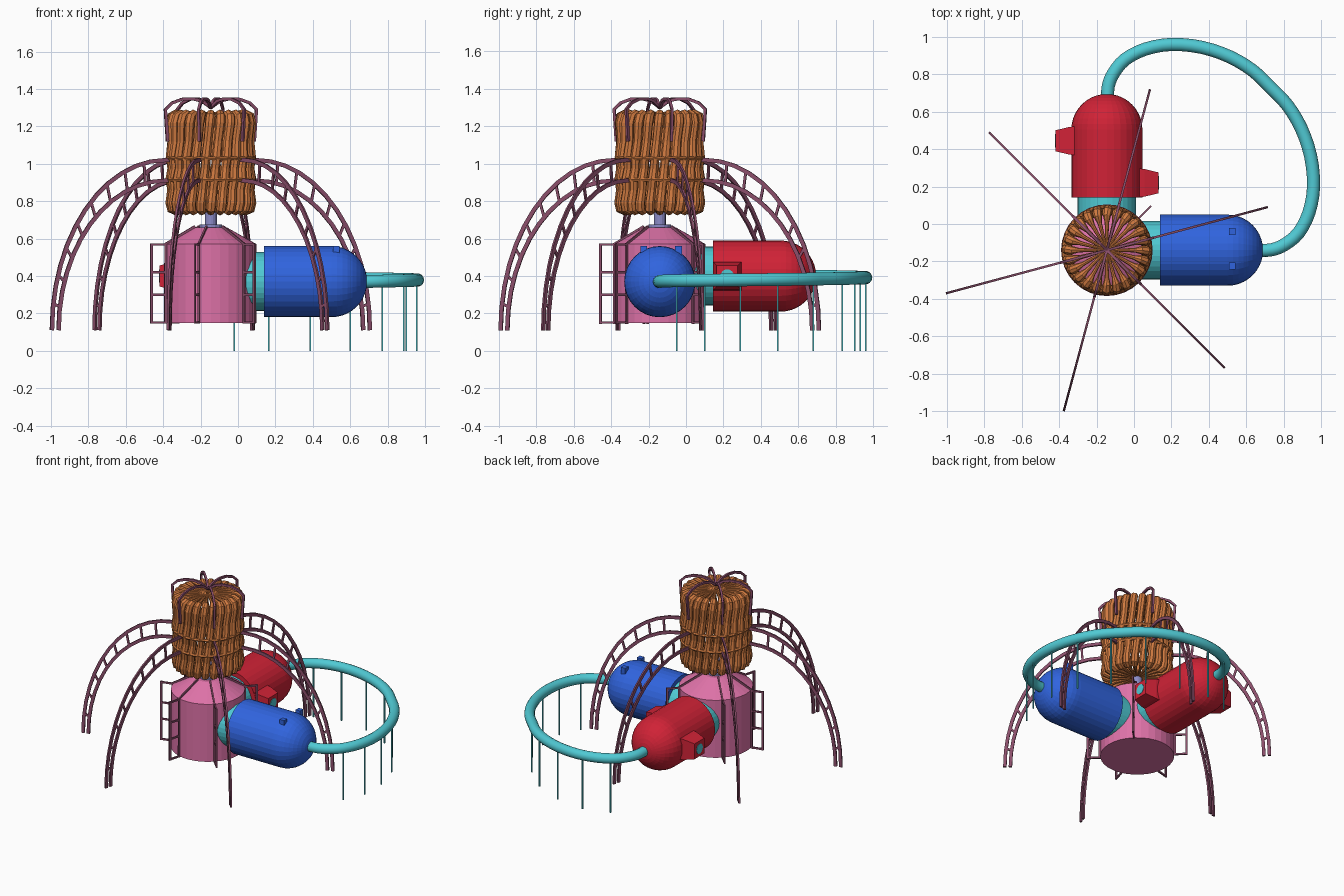
import bpy, bmesh, math
from mathutils import Vector

if "Cube" in bpy.data.objects:
    bpy.data.objects.remove(bpy.data.objects["Cube"])

CX, CY = -0.145, -0.14          # axis of the central tower
LEGS = [math.radians(15 + 60 * k) for k in range(6)]


def material(name, rgb):
    m = bpy.data.materials.new(name)
    lin = [((c / 255 + 0.055) / 1.055) ** 2.4 for c in rgb]
    m.diffuse_color = (*lin, 1)
    m.use_nodes = True
    m.node_tree.nodes["Principled BSDF"].inputs["Base Color"].default_value = m.diffuse_color
    return m


PINK = material("pink", (222, 114, 168))
BLUE = material("blue", (48, 100, 222))
RED = material("red", (208, 34, 54))
CYAN = material("cyan", (80, 202, 212))
ORANGE = material("orange", (208, 122, 64))
MAUVE = material("mauve", (138, 78, 106))
LAVENDER = material("lavender", (140, 140, 200))


def finish(bm, name, mat, smooth=False):
    bmesh.ops.recalc_face_normals(bm, faces=bm.faces)
    me = bpy.data.meshes.new(name)
    bm.to_mesh(me)
    bm.free()
    me.materials.append(mat)
    ob = bpy.data.objects.new(name, me)
    bpy.context.collection.objects.link(ob)
    if smooth:
        for p in me.polygons:
            p.use_smooth = True
    return ob


def sweep(bm, pts, sizes, ref, sides=8, closed=False):
    """Sweep a section along pts; sizes = half widths (across ref, along ref)."""
    pts = [Vector(p) for p in pts]
    n = len(pts)
    if not isinstance(sizes, list):
        sizes = [sizes] * n
    off, k = (math.pi / 4, math.sqrt(2)) if sides == 4 else (0, 1)
    rings = []
    for i, p in enumerate(pts):
        a = pts[(i - 1) % n] if closed else pts[max(i - 1, 0)]
        b = pts[(i + 1) % n] if closed else pts[min(i + 1, n - 1)]
        t = (b - a).normalized()
        v = Vector(ref)
        v = (v - t * v.dot(t)).normalized()
        u = t.cross(v)
        w, d = sizes[i] if isinstance(sizes[i], tuple) else (sizes[i], sizes[i])
        rings.append([bm.verts.new(p + u * (w * k * math.cos(off + 2 * math.pi * j / sides))
                                   + v * (d * k * math.sin(off + 2 * math.pi * j / sides)))
                      for j in range(sides)])
    for i in range(n if closed else n - 1):
        r, s = rings[i], rings[(i + 1) % n]
        for j in range(sides):
            bm.faces.new((r[j], r[(j + 1) % sides], s[(j + 1) % sides], s[j]))
    if not closed:
        bm.faces.new(rings[0])
        bm.faces.new(rings[-1])


def lathe(name, mat, origin, axis, profile, ref, sides=32):
    """Solid of revolution from (distance along axis, radius) pairs."""
    bm = bmesh.new()
    pts = [Vector(origin) + Vector(axis) * d for d, r in profile]
    # nudge repeated stations so that tangents stay defined
    pts = [p + Vector(axis) * 1e-5 * i for i, p in enumerate(pts)]
    sweep(bm, pts, [r for d, r in profile], ref, sides)
    return finish(bm, name, mat)


def polar(r, a, z):
    return (CX + r * math.cos(a), CY + r * math.sin(a), z)


def tangent(a):
    return (-math.sin(a), math.cos(a), 0)


# Central tower body with cone roof, and the neck
lathe("tower_body", PINK, (CX, CY, 0), (0, 0, 1),
      [(0.15, 0.245), (0.57, 0.245), (0.66, 0.085)], (1, 0, 0))
lathe("neck", LAVENDER, (CX, CY, 0), (0, 0, 1),
      [(0.65, 0.06), (0.675, 0.06), (0.675, 0.032), (0.76, 0.032)], (1, 0, 0), 16)

# Side pods with domed ends and collars
dome = [(0.645 + 0.19 * math.sin(t), 0.19 * math.cos(t))
        for t in [math.pi / 2 * i / 10 for i in range(10)]] + [(0.835, 0.004)]
for label, mat, axis, z in (("blue", BLUE, (1, 0, 0), 0.37), ("red", RED, (0, 1, 0), 0.4)):
    lathe(label + "_pod", mat, (CX, CY, z), axis, [(0.283, 0.19)] + dome, (0, 0, 1))
    lathe(label + "_pod_collar", CYAN, (CX, CY, z), axis,
          [(0.1, 0.157), (0.285, 0.157)], (0, 0, 1))

# Small blocks on top of the blue pod
for i, y in enumerate((-0.225, -0.04)):
    bm = bmesh.new()
    sweep(bm, [(0.525, y, 0.47), (0.525, y, 0.56)], 0.018, (1, 0, 0), 4)
    finish(bm, f"blue_pod_block_{i + 1}", BLUE)

# Tapered window housings on the red pod
for label, s, y, x0, x1 in (("right", 1, 0.22, 0.035, 0.13), ("left", -1, 0.445, -0.325, -0.42)):
    bm = bmesh.new()
    sweep(bm, [(x0 - s * 0.08, y, 0.4), (x0, y, 0.4), (x0 + s * 0.02, y, 0.4), (x1, y, 0.4)],
          [0.076, 0.076, 0.074, 0.056], (0, 0, 1), 4)
    finish(bm, label + "_window_housing", RED)
    bm = bmesh.new()
    sweep(bm, [(x1 - s * 0.005, y, 0.4), (x1 + s * 0.003, y, 0.4)], 0.036, (0, 0, 1), 16)
    finish(bm, label + "_window", CYAN)

# Curved connecting tube, mirrored about the diagonal
half = [(0.66, -0.142), (0.74, -0.137), (0.81, -0.107), (0.88, -0.047), (0.935, 0.06),
        (0.96, 0.2), (0.945, 0.36), (0.895, 0.51), (0.82, 0.635)]
flat = half + [(0.73, 0.73)] + [(y, x) for x, y in reversed(half)]
path = []
for i in range(len(flat) - 1):      # Catmull-Rom smoothing
    p = [Vector(flat[min(max(i + j, 0), len(flat) - 1)]) for j in (-1, 0, 1, 2)]
    for s in range(3):
        t = s / 3
        q = 0.5 * (2 * p[1] + (p[2] - p[0]) * t + (2 * p[0] - 5 * p[1] + 4 * p[2] - p[3]) * t * t
                   + (3 * p[1] - p[0] - 3 * p[2] + p[3]) * t ** 3)
        path.append((q.x, q.y, 0.37 + 0.03 * (i + t) / (len(flat) - 1)))
path.append((*flat[-1], 0.4))
bm = bmesh.new()
sweep(bm, path, 0.035, (0, 0, 1), 14)
finish(bm, "connecting_tube", CYAN, True)

# Thin strips hanging from the tube
bm = bmesh.new()
for x, y in ((0.885, -0.05), (0.955, 0.1), (0.955, 0.29), (0.9, 0.49), (0.77, 0.68),
             (0.6, 0.835), (0.385, 0.93), (0.165, 0.96), (-0.02, 0.9)):
    sweep(bm, [(x, y, 0.0), (x, y, 0.38)], 0.004, (1, 0, 0), 4)
finish(bm, "tube_hangers", CYAN)

# Basket of twisted rods that bend inwards as spokes at both ends
N = 24
prof = [(0.012, 0.75, 0.006), (0.15, 0.748, 0.012), (0.185, 0.746, 0.022), (0.21, 0.758, 0.026),
        (0.217, 0.79, 0.026), (0.21, 0.86, 0.024), (0.217, 0.92, 0.026), (0.21, 0.975, 0.024),
        (0.217, 1.04, 0.026), (0.21, 1.12, 0.024), (0.217, 1.22, 0.026), (0.208, 1.255, 0.026),
        (0.185, 1.268, 0.022), (0.15, 1.268, 0.012), (0.012, 1.268, 0.006)]
bm = bmesh.new()
for k in range(N):
    a = 2 * math.pi * k / N
    turn = [a + 2 * math.pi / N * (z - 0.75) / 0.518 for r, z, w in prof]
    sweep(bm, [polar(r, t, z) for (r, z, w), t in zip(prof, turn)],
          [w for r, z, w in prof], tangent(a), 8)
finish(bm, "basket_rods", ORANGE)

# Hoops binding the basket
bm = bmesh.new()
for z in (0.915, 1.03):
    sweep(bm, [polar(0.232, 2 * math.pi * i / 32, z) for i in range(32)], 0.011,
          (0, 0, 1), 6, True)
finish(bm, "basket_hoops", ORANGE)

for k, a in enumerate(LEGS):
    # Arched ladder leg
    bm = bmesh.new()
    ref = tangent(a)

    def arc(w, h, t):
        return polar(0.25 + w * math.cos(t), a, 0.11 + h * math.sin(t))
    for w, h in ((0.63, 0.91), (0.593, 0.8)):
        pts = [arc(w, h, math.pi / 2 * i / 12) for i in range(13)]
        sweep(bm, pts + [polar(0.205, a, 0.11 + h)], (0.011, 0.006), ref, 4)
    for i in range(1, 9):
        t = math.pi / 2 * (i - 0.1) / 9
        sweep(bm, [arc(0.593, 0.8, t), arc(0.63, 0.91, t)], (0.007, 0.005), ref, 4)
    finish(bm, f"arched_leg_{k + 1}", MAUVE)

    # Crown rib over the basket top
    bm = bmesh.new()
    sweep(bm, [polar(r, a, z) for r, z in
               ((0.24, 1.12), (0.247, 1.22), (0.252, 1.29), (0.215, 1.325), (0.16, 1.345),
                (0.1, 1.347), (0.05, 1.335), (0.0, 1.30))], (0.008, 0.007), ref, 4)
    finish(bm, f"crown_rib_{k + 1}", MAUVE)

# Upright ladder frames around the tower, clear of the pods
for k, deg in enumerate((45, 135, 195, 255, 315)):
    a = math.radians(deg)
    ref = tangent(a)
    bm = bmesh.new()
    sweep(bm, [polar(0.328, a, 0.145), polar(0.328, a, 0.575)], (0.007, 0.005), ref, 4)
    sweep(bm, [polar(0.25, a, 0.145), polar(0.25, a, 0.573), polar(0.088, a, 0.665)],
          (0.007, 0.005), ref, 4)
    for z in (0.152, 0.3, 0.42, 0.568):
        sweep(bm, [polar(0.245, a, z), polar(0.328, a, z)], (0.006, 0.005), ref, 4)
    finish(bm, f"tower_frame_{k + 1}", MAUVE)
